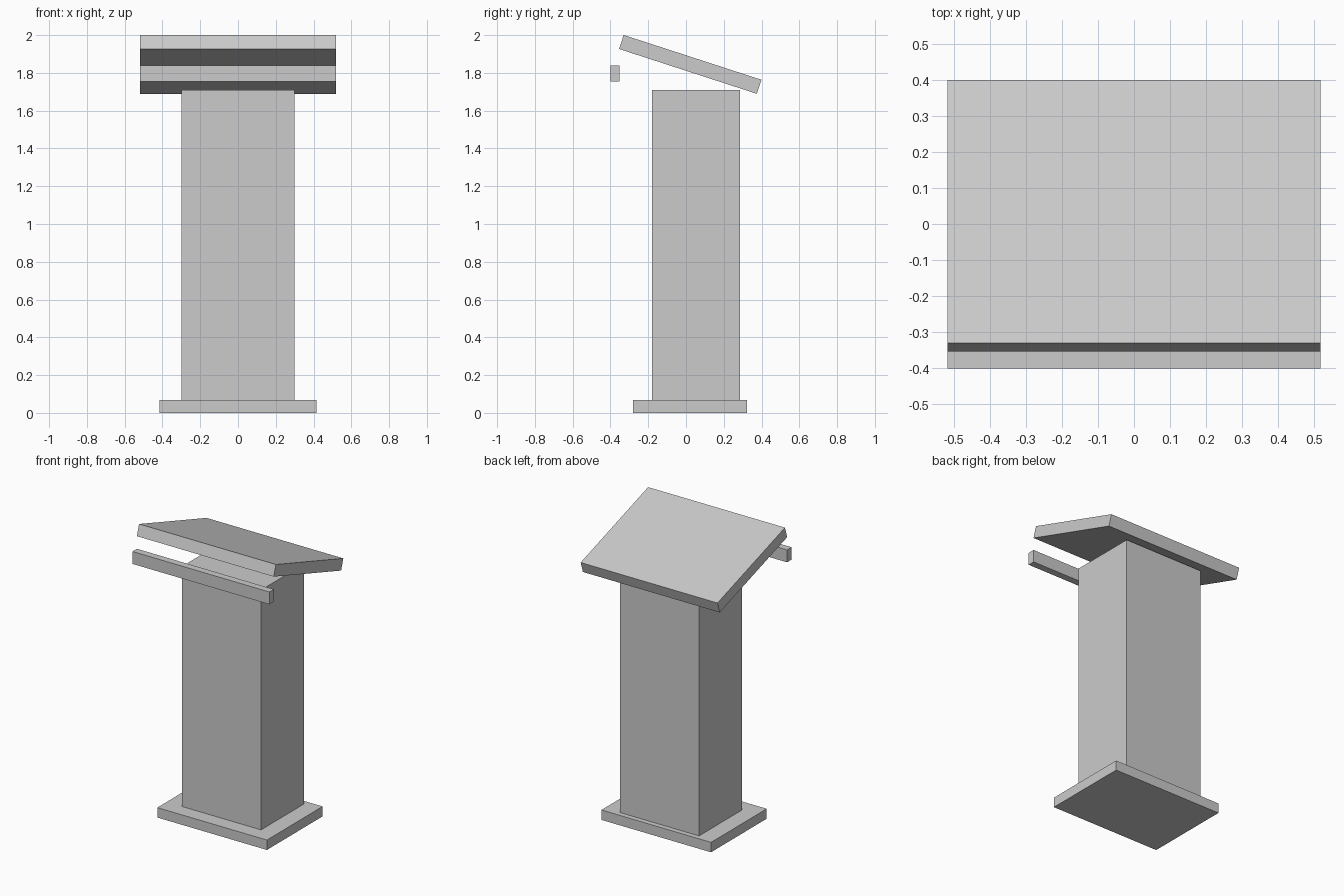
import bpy
from math import radians

cube = bpy.data.objects.get("Cube")
if cube:
    bpy.data.objects.remove(cube, do_unlink=True)

# One plain colour for the whole lectern
grey = bpy.data.materials.new("light_grey")
grey.use_nodes = True
colour = (0.6, 0.6, 0.6, 1.0)
grey.diffuse_color = colour
grey.node_tree.nodes["Principled BSDF"].inputs["Base Color"].default_value = colour


def box(name, centre, size, tilt=0):
    """Add a box of the given full size, tilted about the x axis."""
    bpy.ops.mesh.primitive_cube_add(size=1, location=centre)
    part = bpy.context.object
    part.name = name
    part.scale = size
    part.rotation_euler.x = radians(tilt)
    part.data.materials.append(grey)
    return part


# Foot and column
box("base", (0, 0.021, 0.034), (0.83, 0.602, 0.068))
box("column", (0, 0.054, 0.889), (0.6, 0.466, 1.642))

# Sloping reading surface, high at the front and low at the back
box("reading_surface", (0, 0.0225, 1.845), (1.036, 0.767, 0.078), tilt=-18)

# Narrow rail below the front edge
box("front_rail", (0, -0.377, 1.797), (1.036, 0.048, 0.085))
